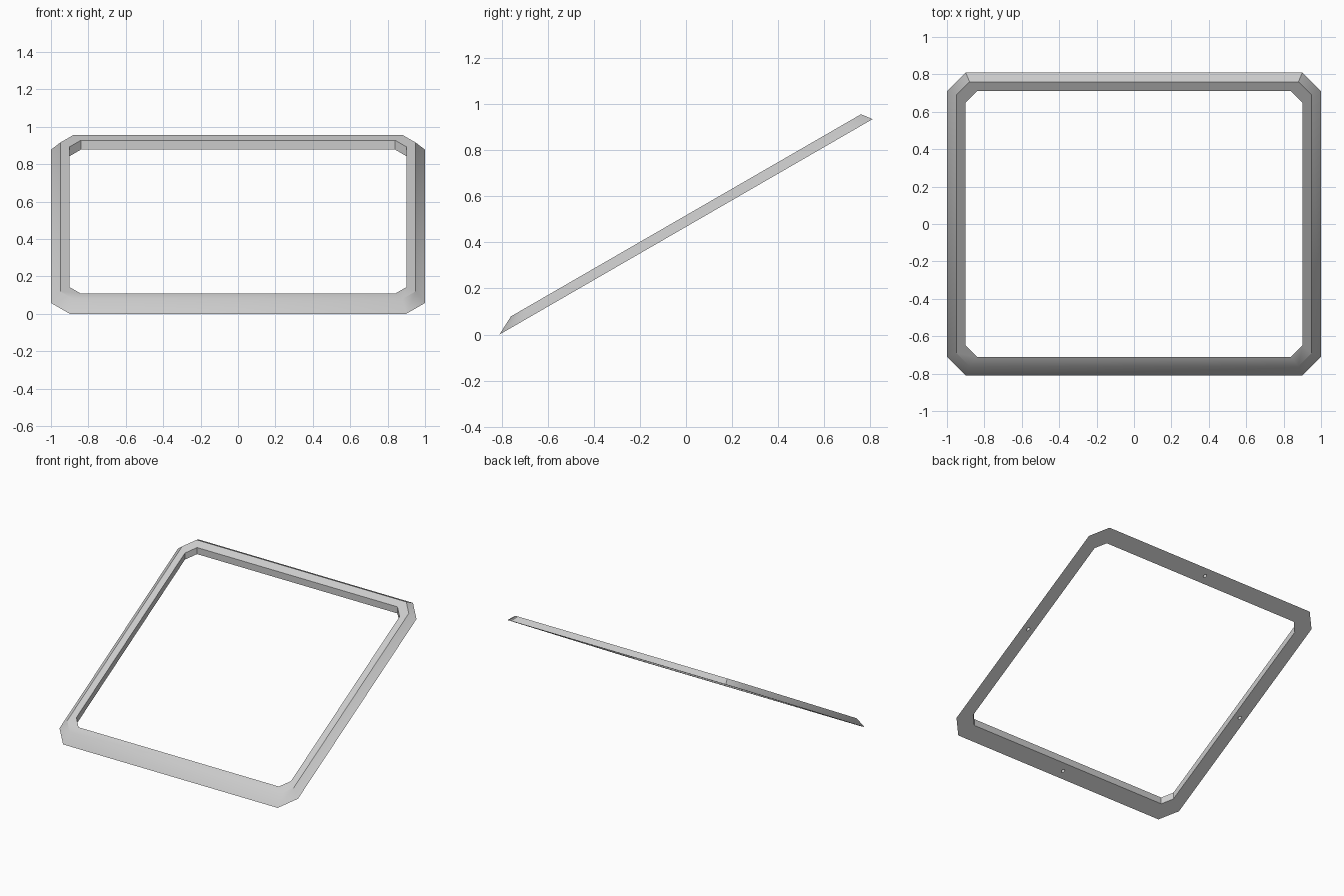
import bpy, bmesh, math
from mathutils import Matrix

cube = bpy.data.objects.get("Cube")
if cube:
    bpy.data.objects.remove(cube, do_unlink=True)

HALF_X, HALF_Y, THICK = 1.0, 0.81, 0.05
SLOPE = math.tan(math.radians(30))

grey = bpy.data.materials.new("light_grey")
grey.use_nodes = True
colour = (0.6, 0.6, 0.6, 1)
grey.diffuse_color = colour
grey.node_tree.nodes["Principled BSDF"].inputs["Base Color"].default_value = colour


def ring(bm, inset, chamfer, z):
    """Rectangle with cut corners, counter-clockwise."""
    x, y = HALF_X - inset, HALF_Y - inset
    pts = []
    for sx, sy in ((1, 1), (-1, 1), (-1, -1), (1, -1)):
        corner = [(sx * x, sy * (y - chamfer)), (sx * (x - chamfer), sy * y)]
        pts += corner if sx * sy > 0 else corner[::-1]
    return [bm.verts.new((px, py, z)) for px, py in pts]


def finish(bm, name):
    bmesh.ops.recalc_face_normals(bm, faces=bm.faces)
    mesh = bpy.data.meshes.new(name)
    bm.to_mesh(mesh)
    bm.free()
    mesh.materials.append(grey)
    obj = bpy.data.objects.new(name, mesh)
    bpy.context.collection.objects.link(obj)
    return obj


# Flat frame: outer base, bevelled top rim, inner top and inner base
bm = bmesh.new()
rings = [ring(bm, 0, 0.1, 0), ring(bm, 0.05, 0.071, THICK),
         ring(bm, 0.1, 0.06, THICK), ring(bm, 0.1, 0.06, 0)]
for a, b in zip(rings, rings[1:] + rings[:1]):
    for i in range(8):
        j = (i + 1) % 8
        bm.faces.new((a[i], a[j], b[j], b[i]))
frame = finish(bm, "tilted_frame")

# Small pin holes in the underside, one at the middle of each bar
bm = bmesh.new()
for x, y in ((HALF_X - 0.05, 0), (0.05 - HALF_X, 0), (0, HALF_Y - 0.05), (0, 0.05 - HALF_Y)):
    bmesh.ops.create_cone(bm, cap_ends=True, segments=16, radius1=0.012, radius2=0.012,
                          depth=0.05, matrix=Matrix.Translation((x, y, 0)))
cutter = finish(bm, "pin_hole_cutter")
cutter.hide_render = True

bpy.ops.object.select_all(action="DESELECT")
frame.select_set(True)
bpy.context.view_layer.objects.active = frame
cut = frame.modifiers.new("pin_holes", "BOOLEAN")
cut.operation, cut.solver, cut.object = "DIFFERENCE", "EXACT", cutter
bpy.ops.object.modifier_apply(modifier=cut.name)
bpy.data.objects.remove(cutter, do_unlink=True)

# Lean the frame back with a vertical shear
lean = Matrix.Identity(4)
lean[2][1] = SLOPE
lean[2][3] = SLOPE * HALF_Y
frame.data.transform(lean)
bpy.ops.object.shade_smooth_by_angle(angle=math.radians(30))
